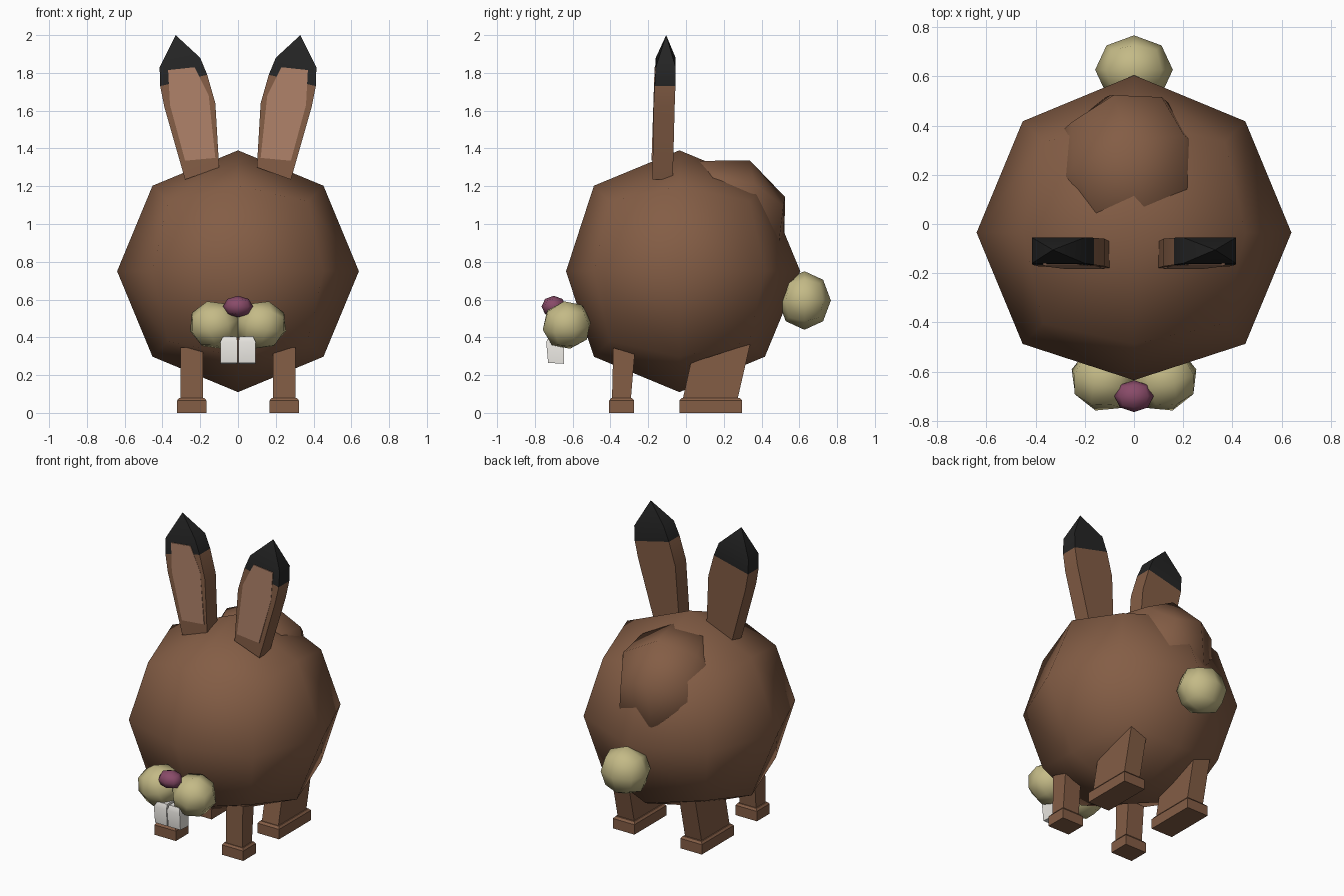
import bpy, bmesh, math
from mathutils import Vector, Euler

cube = bpy.data.objects.get("Cube")
if cube:
    bpy.data.objects.remove(cube, do_unlink=True)


def material(name, color):
    m = bpy.data.materials.new(name)
    m.use_nodes = True
    m.diffuse_color = (*color, 1)
    bsdf = m.node_tree.nodes["Principled BSDF"]
    bsdf.inputs["Base Color"].default_value = (*color, 1)
    bsdf.inputs["Roughness"].default_value = 0.9
    return m


BROWN = material("brown fur", (0.23, 0.11, 0.06))
BLACK = material("black fur", (0.018, 0.018, 0.018))
SKIN = material("inner ear skin", (0.42, 0.22, 0.14))
CREAM = material("cream fur", (0.55, 0.49, 0.24))
PINK = material("pink nose", (0.25, 0.07, 0.14))
WHITE = material("tooth white", (0.8, 0.78, 0.74))


def finish(bm, name, mats, angle):
    bmesh.ops.recalc_face_normals(bm, faces=bm.faces)
    mesh = bpy.data.meshes.new(name)
    bm.to_mesh(mesh)
    bm.free()
    for m in mats:
        mesh.materials.append(m)
    ob = bpy.data.objects.new(name, mesh)
    bpy.context.collection.objects.link(ob)
    bpy.ops.object.select_all(action="DESELECT")
    ob.select_set(True)
    bpy.context.view_layer.objects.active = ob
    bpy.ops.object.shade_smooth_by_angle(angle=math.radians(angle))
    return ob


def ball(name, center, radii, mat, turn=(0, 0, 0)):
    """Low-poly ball made from a subdivided cube pushed onto a sphere."""
    bm = bmesh.new()
    bmesh.ops.create_cube(bm, size=2)
    bmesh.ops.subdivide_edges(bm, edges=bm.edges[:], cuts=1, use_grid_fill=True)
    rot = Euler(turn)
    for v in bm.verts:
        d = v.co.normalized()
        d.rotate(rot)
        v.co = Vector(center) + d * Vector(radii)
    return finish(bm, name, [mat], 80)


def loft(name, rings, mats, rule=None, apex=None, angle=35):
    """Skin a stack of equal-sized point rings; rule(ring) picks the material."""
    bm = bmesh.new()
    loops = [[bm.verts.new(p) for p in ring] for ring in rings]
    n = len(loops[0])
    bm.faces.new(loops[0])
    for i in range(len(loops) - 1):
        a, b = loops[i], loops[i + 1]
        for k in range(n):
            j = (k + 1) % n
            f = bm.faces.new((a[k], a[j], b[j], b[k]))
            f.material_index = rule(i) if rule else 0
    if apex:
        tip = bm.verts.new(apex)
        for k in range(n):
            f = bm.faces.new((loops[-1][k], loops[-1][(k + 1) % n], tip))
            f.material_index = rule(len(loops)) if rule else 0
    else:
        bm.faces.new(loops[-1])
    return finish(bm, name, mats, angle)


def slab(x, half, y0, y1, z0, z1):
    """Four-point ring whose height runs from z0 at the front to z1 at the back."""
    return [(x - half, y0, z0), (x + half, y0, z0), (x + half, y1, z1), (x - half, y1, z1)]


# Body, with a slightly blunted front
body = ball("body", (0, -0.035, 0.75), (0.64, 0.64, 0.64), BROWN)
for v in body.data.vertices:
    if v.co.y < -0.6:
        v.co.y = -0.635

# Shoulder hump, tail, nose
ball("back_hump", (-0.02, 0.2, 1.0), (0.33, 0.36, 0.365), BROWN, (-0.38, 0.1, 0.25))
ball("tail", (0, 0.627, 0.595), (0.158, 0.14, 0.155), CREAM)
ball("nose", (0, -0.7, 0.563), (0.08, 0.065, 0.057), PINK)

# Ear outline: outer x, outer z, inner x, inner z, front y, back y
EAR = [
    (0.28, 1.235, 0.10, 1.30, -0.178, -0.07),
    (0.39, 1.62, 0.12, 1.64, -0.172, -0.06),
    (0.412, 1.73, 0.163, 1.79, -0.166, -0.056),
    (0.415, 1.83, 0.20, 1.88, -0.16, -0.055),
]
# Inner ear panel, corner by corner
PANEL = [(0.28, 1.335), (0.36, 1.63), (0.37, 1.815), (0.23, 1.83),
         (0.155, 1.68), (0.12, 1.35)]


def front_y(z):
    return -0.186 + (z - 1.235) * 0.033


for side, s in (("left", 1), ("right", -1)):
    # Ears with dark tips
    rings = [[(s * xo, yf, zo), (s * xi, yf, zi), (s * xi, yb, zi), (s * xo, yb, zo)]
             for xo, zo, xi, zi, yf, yb in EAR]
    loft(side + "_ear", rings, [BROWN, BLACK], lambda i: int(i >= 2),
         apex=(s * 0.33, -0.105, 2.0))
    plate = [[(s * x, front_y(z) + d, z) for x, z in PANEL] for d in (0, 0.009)]
    loft(side + "_inner_ear", plate, [SKIN])

    # Cheeks and teeth
    ball(side + "_cheek", (s * 0.122, -0.63, 0.465), (0.142, 0.135, 0.132), CREAM,
         (0.2, s * 0.25, s * 0.3))
    loft(side + "_tooth", [
        slab(s * 0.048, 0.044, -0.73, -0.645, 0.265, 0.26),
        slab(s * 0.048, 0.046, -0.74, -0.645, 0.375, 0.375),
        slab(s * 0.044, 0.036, -0.725, -0.655, 0.405, 0.405)], [WHITE])

    # Front legs and paws
    x = s * 0.245
    loft(side + "_front_leg", [slab(x, 0.06, -0.392, -0.293, 0.06, 0.06),
                               slab(x, 0.06, -0.385, -0.272, 0.345, 0.31)], [BROWN])
    loft(side + "_front_paw", [slab(x, 0.078, -0.407, -0.275, 0, 0),
                               slab(x, 0.078, -0.407, -0.275, 0.065, 0.065),
                               slab(x, 0.068, -0.397, -0.285, 0.078, 0.078)], [BROWN])

    # Hind legs and feet
    loft(side + "_hind_leg", [slab(x, 0.06, -0.02, 0.27, 0.06, 0.06),
                              slab(x, 0.06, 0.025, 0.34, 0.265, 0.365)], [BROWN])
    loft(side + "_hind_foot", [slab(x, 0.078, -0.035, 0.297, 0, 0),
                               slab(x, 0.078, -0.035, 0.297, 0.065, 0.065),
                               slab(x, 0.068, -0.022, 0.285, 0.078, 0.078)], [BROWN])
